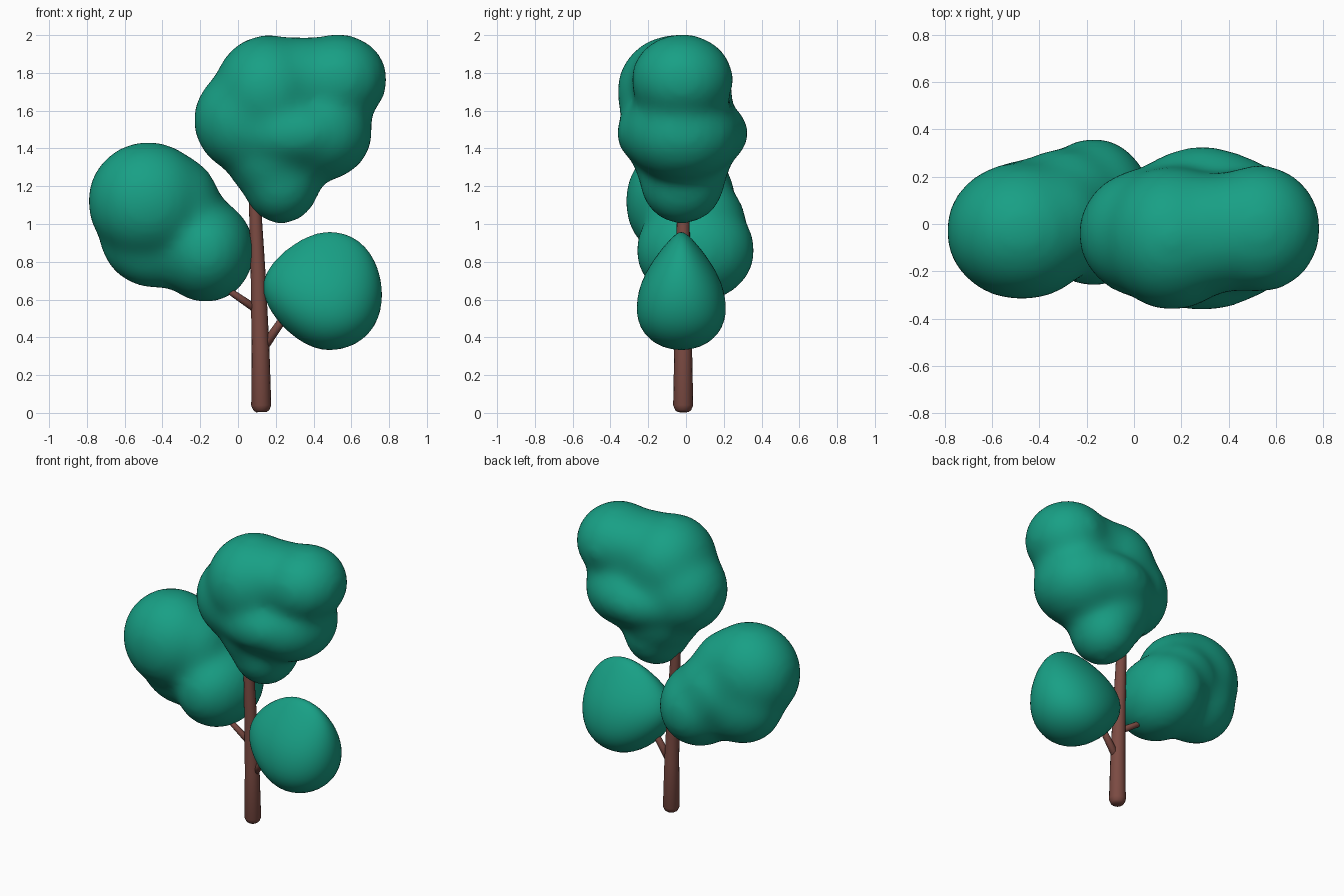
import bpy, bmesh
from mathutils import Matrix, Vector

if "Cube" in bpy.data.objects:
    bpy.data.objects.remove(bpy.data.objects["Cube"])


def material(name, color):
    m = bpy.data.materials.new(name)
    m.diffuse_color = color
    m.use_nodes = True
    m.node_tree.nodes["Principled BSDF"].inputs["Base Color"].default_value = m.diffuse_color
    return m


LEAF = material("leaf_green", (0.009, 0.35, 0.235, 1))
BARK = material("bark_brown", (0.20, 0.07, 0.055, 1))


def add_object(name, bm, mat):
    mesh = bpy.data.meshes.new(name)
    bm.to_mesh(mesh)
    bm.free()
    mesh.materials.append(mat)
    for p in mesh.polygons:
        p.use_smooth = True
    ob = bpy.data.objects.new(name, mesh)
    bpy.context.collection.objects.link(ob)
    return ob


def foliage(name, lobes, smooth=40):
    """Merge ellipsoid lobes (centre, radii) into one soft cloud."""
    bm = bmesh.new()
    for c, r in lobes:
        m = Matrix.Translation(c) @ Matrix.Diagonal((*[v + 0.010 for v in r], 1))
        bmesh.ops.create_icosphere(bm, subdivisions=4, radius=1, matrix=m)
    ob = add_object(name, bm, LEAF)
    rm = ob.modifiers.new("merge", 'REMESH')
    rm.mode = 'VOXEL'
    rm.voxel_size = 0.025
    rm.use_smooth_shade = True
    sm = ob.modifiers.new("soften", 'SMOOTH')
    sm.factor = 0.5
    sm.iterations = smooth
    return ob


def limb(name, rings, sides=16):
    """Tapered round limb through (x, y, z, radius) rings."""
    bm = bmesh.new()
    pts = [Vector(r[:3]) for r in rings]
    axis = (pts[-1] - pts[0]).normalized()
    rot = Vector((0, 0, 1)).rotation_difference(axis).to_matrix().to_4x4()
    loops = []
    for p, r in zip(pts, rings):
        m = Matrix.Translation(p) @ rot
        loops.append(bmesh.ops.create_circle(bm, segments=sides, radius=r[3], matrix=m)["verts"])
    for a, b in zip(loops, loops[1:]):
        for i in range(sides):
            j = (i + 1) % sides
            bm.faces.new((a[i], a[j], b[j], b[i]))
    bm.faces.new(loops[0][::-1])
    bm.faces.new(loops[-1])
    bmesh.ops.recalc_face_normals(bm, faces=bm.faces)
    return add_object(name, bm, BARK)


# Trunk with rounded foot, and two side branches
limb("trunk", [(0.124, -0.015, 0.004, 0.028), (0.124, -0.015, 0.014, 0.042),
               (0.123, -0.015, 0.04, 0.053), (0.119, -0.015, 0.35, 0.047),
               (0.106, -0.015, 0.75, 0.039), (0.090, -0.015, 1.1, 0.032),
               (0.086, -0.015, 1.25, 0.026)])
limb("right_branch", [(0.11, -0.015, 0.31, 0.026), (0.22, -0.015, 0.47, 0.022),
                      (0.32, -0.015, 0.61, 0.018)], 12)
limb("left_branch", [(0.11, -0.015, 0.54, 0.022), (-0.03, -0.01, 0.635, 0.018),
                     (-0.15, 0.0, 0.73, 0.016)], 12)

# Large top crown
foliage("top_foliage", [
    ((0.53, -0.02, 1.765), (0.255, 0.265, 0.235)),
    ((0.33, -0.04, 1.75), (0.25, 0.25, 0.235)),
    ((0.16, -0.06, 1.70), (0.28, 0.30, 0.295)),
    ((0.06, -0.04, 1.55), (0.29, 0.27, 0.28)),
    ((0.29, -0.02, 1.48), (0.37, 0.345, 0.215)),
    ((0.42, -0.02, 1.48), (0.285, 0.30, 0.25)),
    ((0.23, -0.02, 1.23), (0.20, 0.22, 0.225)),
    ((0.19, -0.02, 1.36), (0.25, 0.255, 0.24)),
])

# Left crown, two lobes joined by fillers
foliage("left_foliage", [
    ((-0.475, -0.03, 1.12), (0.315, 0.285, 0.31)),
    ((-0.17, 0.05, 0.86), (0.25, 0.31, 0.27)),
    ((-0.44, 0.04, 0.95), (0.29, 0.225, 0.285)),
    ((-0.29, 0.08, 0.99), (0.25, 0.235, 0.25)),
    ((-0.36, 0.00, 1.10), (0.26, 0.25, 0.27)),
])

# Right crown: flattened ball that thins towards its top and trunk side
bm = bmesh.new()
bmesh.ops.create_icosphere(bm, subdivisions=4, radius=1)
for v in bm.verts:
    x, y, z = v.co
    thin = 1.0 - 0.34 * z - 0.20 * max(z, 0) ** 2
    pinch = 1.0 - 0.20 * max(-x, 0) ** 2
    v.co = (0.448 + 0.314 * x + 0.035 * (1 - x * x),
            -0.025 + 0.224 * y * thin,
            0.645 + 0.312 * z * pinch + 0.02 * (1 - z * z) * -x)
add_object("right_foliage", bm, LEAF)
